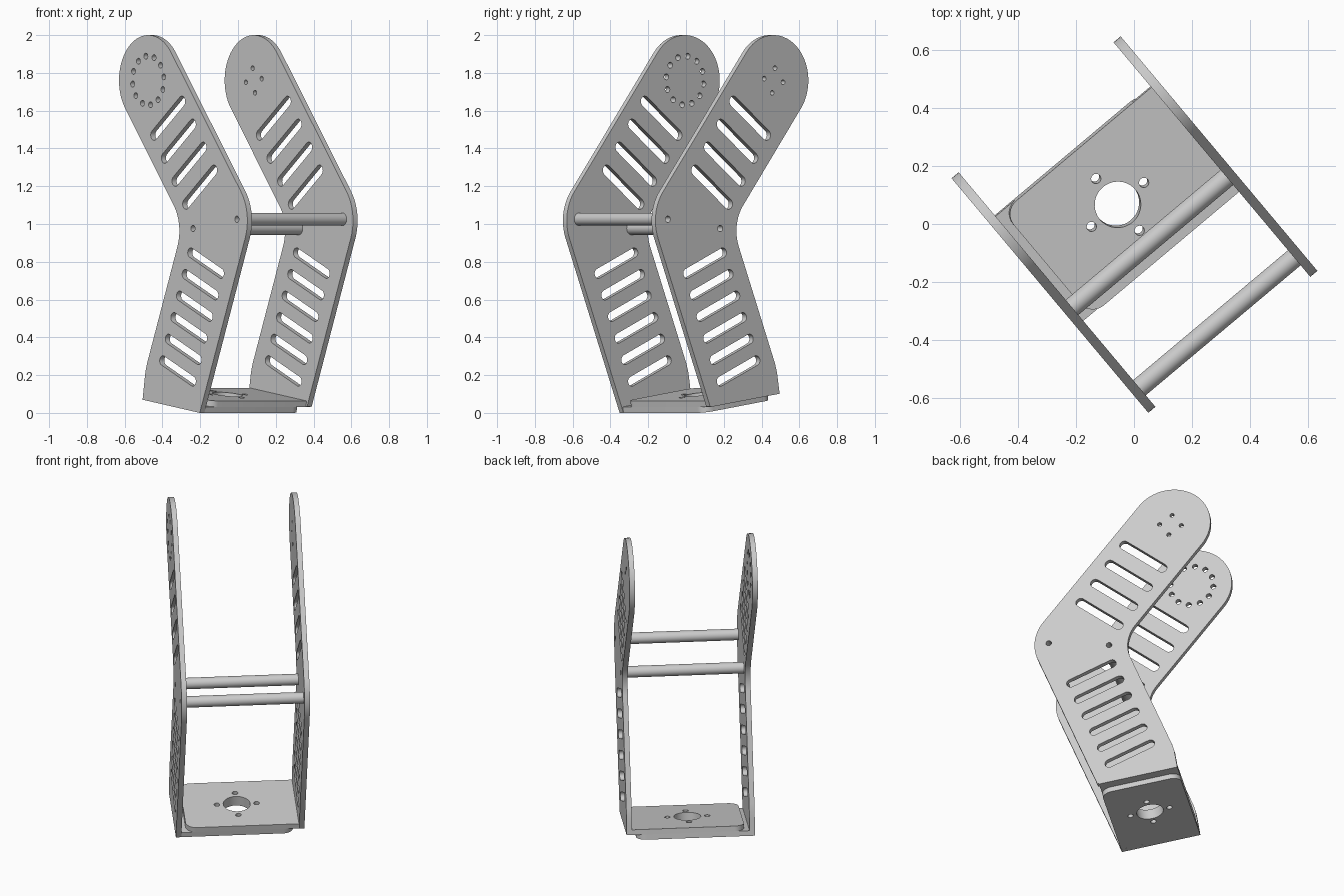
import bpy, bmesh
from math import radians, sin, cos, pi
from mathutils import Matrix, Vector

cube = bpy.data.objects.get("Cube")
if cube:
    bpy.data.objects.remove(cube, do_unlink=True)

grey = bpy.data.materials.new("bare_metal_grey")
grey.use_nodes = True
colour = (0.6, 0.6, 0.6, 1)
grey.diffuse_color = colour
grey.node_tree.nodes["Principled BSDF"].inputs["Base Color"].default_value = colour

# Axes of the turned bracket: along the side plates, across them, and up
TURN, TILT = radians(-50), radians(8.4)
ALONG = Vector((cos(TURN), sin(TURN), 0))
UP = Vector((0, 0, 1))
ACROSS = UP.cross(ALONG)
SLOPE = ALONG * cos(TILT) - UP * sin(TILT)
LIFT = ALONG * sin(TILT) + UP * cos(TILT)
T = 0.032             # sheet thickness
INNER = 0.349         # half the gap between the side plates
HEAD = (-0.286, 1.76)  # centre of the round head
RODS = [(0.445, 1.025), (0.083, 0.976)]


def frame(x, y, z, origin):
    m = Matrix((x, y, z)).transposed().to_4x4()
    m.translation = origin
    return m


def arc(c, r, a0, a1, n=16):
    return [(c[0] + r * cos(radians(a0 + (a1 - a0) * i / n)),
             c[1] + r * sin(radians(a0 + (a1 - a0) * i / n))) for i in range(n + 1)]


def circle(c, r, n=20):
    return arc(c, r, 0, 360, n)[:-1]


def ring(c, r, count, hole):
    return [circle((c[0] + r * cos(TILT + 2 * pi * i / count),
                    c[1] + r * sin(TILT + 2 * pi * i / count)), hole, 16) for i in range(count)]


def slot(c, angle, half, r):
    dx, dy = half * cos(radians(angle)), half * sin(radians(angle))
    return (arc((c[0] + dx, c[1] + dy), r, angle - 90, angle + 90, 10)
            + arc((c[0] - dx, c[1] - dy), r, angle + 90, angle + 270, 10))


def slot_row(first, last, count, angle, half, r):
    a, b = Vector(first), Vector(last)
    return [slot(a.lerp(b, i / (count - 1)), angle, half, r) for i in range(count)]


def finish(obj):
    obj.data.materials.clear()
    obj.data.materials.append(grey)
    bpy.ops.object.select_all(action='DESELECT')
    obj.select_set(True)
    bpy.context.view_layer.objects.active = obj
    bpy.ops.object.shade_smooth_by_angle(angle=radians(30))


def sheet(name, outline, holes, matrix):
    """Flat sheet cut from an outline with holes."""
    curve = bpy.data.curves.new(name + "_profile", 'CURVE')
    curve.dimensions, curve.fill_mode, curve.extrude = '2D', 'BOTH', T / 2
    for pts in [outline] + holes:
        s = curve.splines.new('POLY')
        s.points.add(len(pts) - 1)
        for p, q in zip(s.points, pts):
            p.co = (q[0], q[1], 0, 1)
        s.use_cyclic_u = True
    temp = bpy.data.objects.new(name + "_profile", curve)
    mesh = bpy.data.meshes.new_from_object(temp)
    bpy.data.objects.remove(temp)
    bm = bmesh.new()
    bm.from_mesh(mesh)
    bmesh.ops.remove_doubles(bm, verts=bm.verts, dist=1e-5)
    bmesh.ops.recalc_face_normals(bm, faces=bm.faces)
    bm.to_mesh(mesh)
    bm.free()
    obj = bpy.data.objects.new(name, mesh)
    obj.matrix_world = matrix
    bpy.context.collection.objects.link(obj)
    finish(obj)


# Side plates: bent arm with a round head, slots and screw holes
def side_plate(name, side, bottom, head_holes):
    outline = bottom + arc((0.281, 1.018), 0.25, -22, 38) + arc(HEAD, 0.24, 38, 218, 36)
    outline += arc((-0.249, 0.963), 0.22, 38, -22) + [(-0.296, 0.26), (-0.309, 0.215), (-0.318, 0.16)]
    holes = slot_row((0.189, 0.793), (-0.042, 0.222), 6, -24, 0.135, 0.026)
    holes += slot_row((-0.123, 1.56), (0.14, 1.195), 4, 38, 0.145, 0.028)
    holes += [circle(p, 0.017) for p in RODS] + head_holes
    origin = ACROSS * side * (INNER + T / 2)
    sheet(name, outline, holes, frame(ALONG, UP, -ACROSS, origin))


side_plate("right_side_plate", -1, [(-0.332, 0.07), (0.139, 0)], ring(HEAD, 0.13, 12, 0.016))
side_plate("left_side_plate", 1, [(-0.327, 0.102), (0.153, 0.034)], ring(HEAD, 0.066, 4, 0.013))

# Base flanges: each folds in from one plate, and they overlap
HALF, END, R = 0.238, 0.32, 0.06
base = ALONG * -0.0965 + UP * 0.035
for name, side, level in (("lower_base_flange", -1, 0.5), ("upper_base_flange", 1, 1.5)):
    outline = [(-HALF, -INNER - T), (HALF, -INNER - T)]
    outline += arc((HALF - R, END - R), R, 0, 90, 8) + arc((R - HALF, END - R), R, 90, 180, 8)
    outline = [(x, -side * y) for x, y in outline]
    holes = [circle((0, 0), 0.08, 40)]
    holes += [circle((0.118 * cos(i * pi / 2), 0.118 * sin(i * pi / 2)), 0.017) for i in range(4)]
    sheet(name, outline, holes, frame(SLOPE, ACROSS, LIFT, base + LIFT * T * level))

# Cross rods: turned bars with a blind screw hole in each end
for name, (u, z) in zip(("outer_cross_rod", "inner_cross_rod"), RODS):
    bm = bmesh.new()
    d = INNER - 0.1
    profile = [(0, -d), (0.017, -d), (0.017, -INNER), (0.034, -INNER)]
    profile += [(r, -h) for r, h in reversed(profile)]
    verts = [bm.verts.new((r, 0, h)) for r, h in profile]
    edges = [bm.edges.new(pair) for pair in zip(verts, verts[1:])]
    bmesh.ops.spin(bm, geom=verts + edges, cent=(0, 0, 0), axis=(0, 0, 1),
                   angle=2 * pi, steps=32, use_duplicate=False)
    bmesh.ops.remove_doubles(bm, verts=bm.verts, dist=1e-5)
    bmesh.ops.recalc_face_normals(bm, faces=bm.faces)
    mesh = bpy.data.meshes.new(name)
    bm.to_mesh(mesh)
    bm.free()
    rod = bpy.data.objects.new(name, mesh)
    rod.matrix_world = frame(ALONG, UP, -ACROSS, ALONG * u + UP * z)
    bpy.context.collection.objects.link(rod)
    finish(rod)
